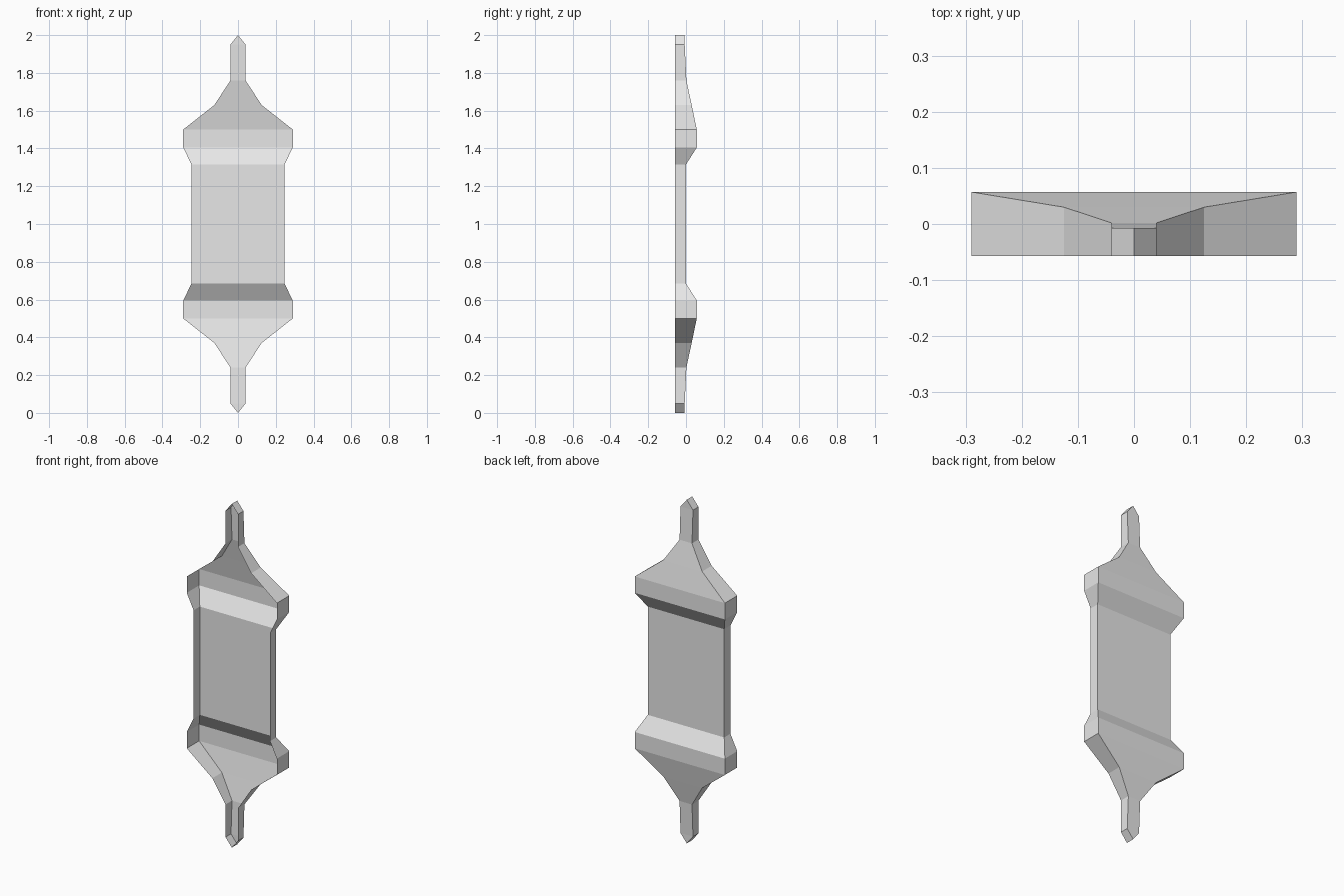
import bpy
import bmesh

cube = bpy.data.objects.get("Cube")
if cube:
    bpy.data.objects.remove(cube, do_unlink=True)

FRONT_Y = -0.057

# Single light grey material
grey = bpy.data.materials.new("light_grey")
grey.use_nodes = True
grey.diffuse_color = (0.8, 0.8, 0.8, 1)
grey.node_tree.nodes["Principled BSDF"].inputs["Base Color"].default_value = (0.8, 0.8, 0.8, 1)

# Lower half profile: height, half width, depth of the back sheet
half = [
    (0.0, 0.0, -0.007),
    (0.05, 0.04, -0.007),
    (0.24, 0.04, 0.002),
    (0.37, 0.125, 0.03),
    (0.50, 0.29, 0.057),
    (0.595, 0.29, 0.057),
    (0.685, 0.246, 0.0),
]
profile = half + [(2 - z, w, y) for z, w, y in reversed(half)]

bm = bmesh.new()


def rail(side):
    """Back and front edge vertices along one side, sharing the pointed tips."""
    return [(bm.verts.new((side * w, y, z)), bm.verts.new((side * w, FRONT_Y, z)))
            for z, w, y in profile]


right = rail(-1)
left = rail(1)

for i in range(len(profile) - 1):
    (rb, rf), (lb, lf) = right[i], left[i]
    (rb2, rf2), (lb2, lf2) = right[i + 1], left[i + 1]
    bm.faces.new((rb, rb2, lb2, lb))      # back sheet
    bm.faces.new((lf, lb, lb2, lf2))      # left wall
    bm.faces.new((rb, rf, rf2, rb2))      # right wall

# Weld the tips; the front stays open like a shallow tray
bmesh.ops.remove_doubles(bm, verts=bm.verts[:], dist=0.0001)

mesh = bpy.data.meshes.new("open_shell")
bm.to_mesh(mesh)
bm.free()
mesh.materials.append(grey)
shell = bpy.data.objects.new("open_shell", mesh)
bpy.context.collection.objects.link(shell)
